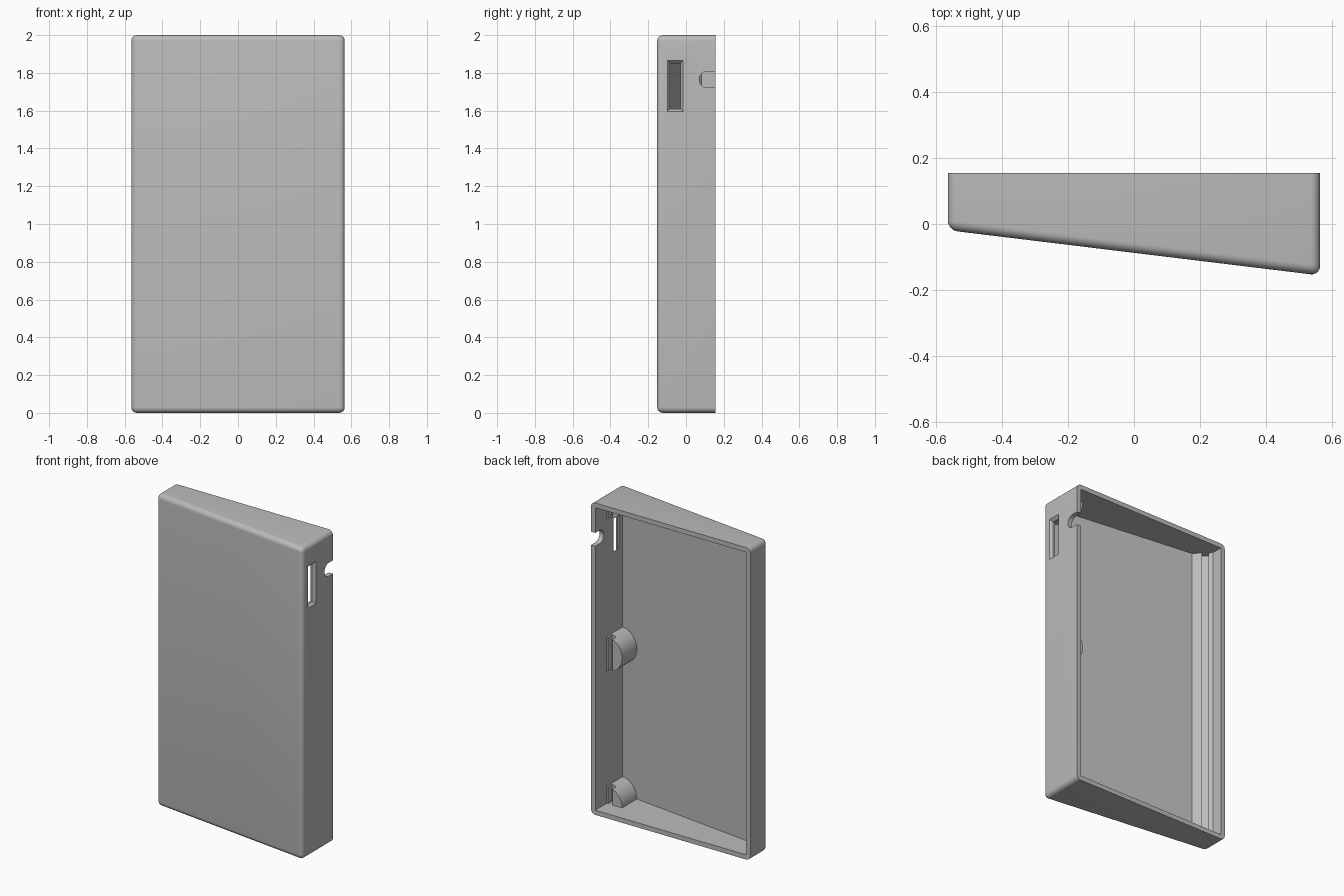
import bpy, bmesh, math
from mathutils import Vector

if "Cube" in bpy.data.objects:
    bpy.data.objects.remove(bpy.data.objects["Cube"], do_unlink=True)

W, BACK, H, T = 0.565, 0.155, 2.0, 0.03   # half width, open rim, height, wall

grey = bpy.data.materials.new("plain grey")
grey.use_nodes = True
grey.diffuse_color = (0.5, 0.5, 0.5, 1)
grey.node_tree.nodes["Principled BSDF"].inputs["Base Color"].default_value = (0.5, 0.5, 0.5, 1)


def front(x):
    """Depth of the slanted outer front face."""
    return -0.0875 - 0.1215 * x


def prism(name, base, offset, tip=None, bevel=0.0):
    """Loft a polygon along an offset (or to a second polygon)."""
    bm = bmesh.new()
    off = Vector(offset)
    a = [bm.verts.new(p) for p in base]
    b = [bm.verts.new(p) for p in (tip or [Vector(p) + off for p in base])]
    bm.faces.new(a)
    bm.faces.new(b)
    for i in range(len(a)):
        j = (i + 1) % len(a)
        bm.faces.new((a[i], a[j], b[j], b[i]))
    bmesh.ops.recalc_face_normals(bm, faces=bm.faces)
    if bevel:
        edges = [e for e in bm.edges
                 if not all(v.co.y > BACK - 0.001 for v in e.verts)]
        bmesh.ops.bevel(bm, geom=edges, offset=bevel, segments=6,
                        profile=0.5, affect='EDGES')
        bmesh.ops.recalc_face_normals(bm, faces=bm.faces)
    mesh = bpy.data.meshes.new(name)
    bm.to_mesh(mesh)
    bm.free()
    mesh.materials.append(grey)
    ob = bpy.data.objects.new(name, mesh)
    bpy.context.collection.objects.link(ob)
    return ob


def activate(ob):
    bpy.ops.object.select_all(action='DESELECT')
    ob.select_set(True)
    bpy.context.view_layer.objects.active = ob


def cut(ob, cutter):
    mod = ob.modifiers.new("cut", 'BOOLEAN')
    mod.operation, mod.solver, mod.object = 'DIFFERENCE', 'EXACT', cutter
    activate(ob)
    bpy.ops.object.modifier_apply(modifier=mod.name)
    bpy.data.objects.remove(cutter, do_unlink=True)


def rect(x, y0, y1, z0, z1):
    return [(x, y0, z0), (x, y1, z0), (x, y1, z1), (x, y0, z1)]


# Wedge-shaped outer body with rounded edges, flat at the back rim
outline = [(-W, BACK, 0), (W, BACK, 0), (W, front(W), 0), (-W, front(-W), 0)]
case = prism("case_shell", outline, (0, 0, H), bevel=T)

# Cavity with a chamfered, grooved corner on the shallow side
p, q = Vector((-0.446, front(-0.446) + T)), Vector((-W + T, 0.083))
along = (q - p).normalized()
inward = Vector((-along.y, along.x))
if inward.x > 0:
    inward = -inward
g0, g1 = p.lerp(q, 0.47), p.lerp(q, 0.78)
deep = inward * 0.035
profile = [(W - T, 0.3), (W - T, front(W - T) + T), p, g0, g0 + deep,
           g1 + deep, g1, q, (-W + T, 0.3)]
cut(case, prism("cavity_cutter", [(c[0], c[1], T) for c in profile], (0, 0, H - 2 * T)))

# Side slot with a flared outer mouth
cut(case, prism("slot_cutter", rect(W - 0.1, -0.085, -0.03, 1.61, 1.85), (0.2, 0, 0)))
cut(case, prism("flare_cutter", rect(W - 0.018, -0.085, -0.03, 1.61, 1.85), (0, 0, 0),
                tip=rect(W + 0.001, -0.1, -0.015, 1.595, 1.867)))

# Round-ended notch in the side rim
r, zc = 0.043, 1.765
notch = [(W - 0.1, 0.113 - r * math.sin(a), zc + r * math.cos(a))
         for a in (math.pi * i / 24 for i in range(25))]
notch += [(W - 0.1, 0.3, zc - r), (W - 0.1, 0.3, zc + r)]
cut(case, prism("notch_cutter", notch, (0.2, 0, 0)))

# Three half-round bosses along the deep side, each with a vertical groove
bosses = []
for name, z in (("lower_boss", 0.03), ("middle_boss", 0.99), ("upper_boss", 1.97)):
    arc = []
    for i in range(33):
        a = math.pi * i / 32
        h = z + 0.11 * math.cos(a)
        if 0.015 <= h <= H - 0.015:
            arc.append((W - T - 0.11 * math.sin(a), h))
    hs = [h for _, h in arc]
    arc += [(W - 0.02, min(hs)), (W - 0.02, max(hs))]
    if z > 1.5:
        arc = arc[:-2] + [(W - 0.02, min(hs)), (W - 0.02, max(hs))]
    boss = prism(name, [(x, 0.04, h) for x, h in arc], (0, 0, 0),
                 tip=[(x, front(x) + 0.02, h) for x, h in arc])
    cut(boss, prism("groove_cutter", rect(W - T - 0.04, 0.0, 0.1, z - 0.2, z + 0.2),
                    (0.03, 0, 0)))
    bosses.append(boss)

# Smooth rounded surfaces, keep corners crisp
for ob in [case] + bosses:
    activate(ob)
    bpy.ops.object.shade_smooth_by_angle(angle=math.radians(30))
